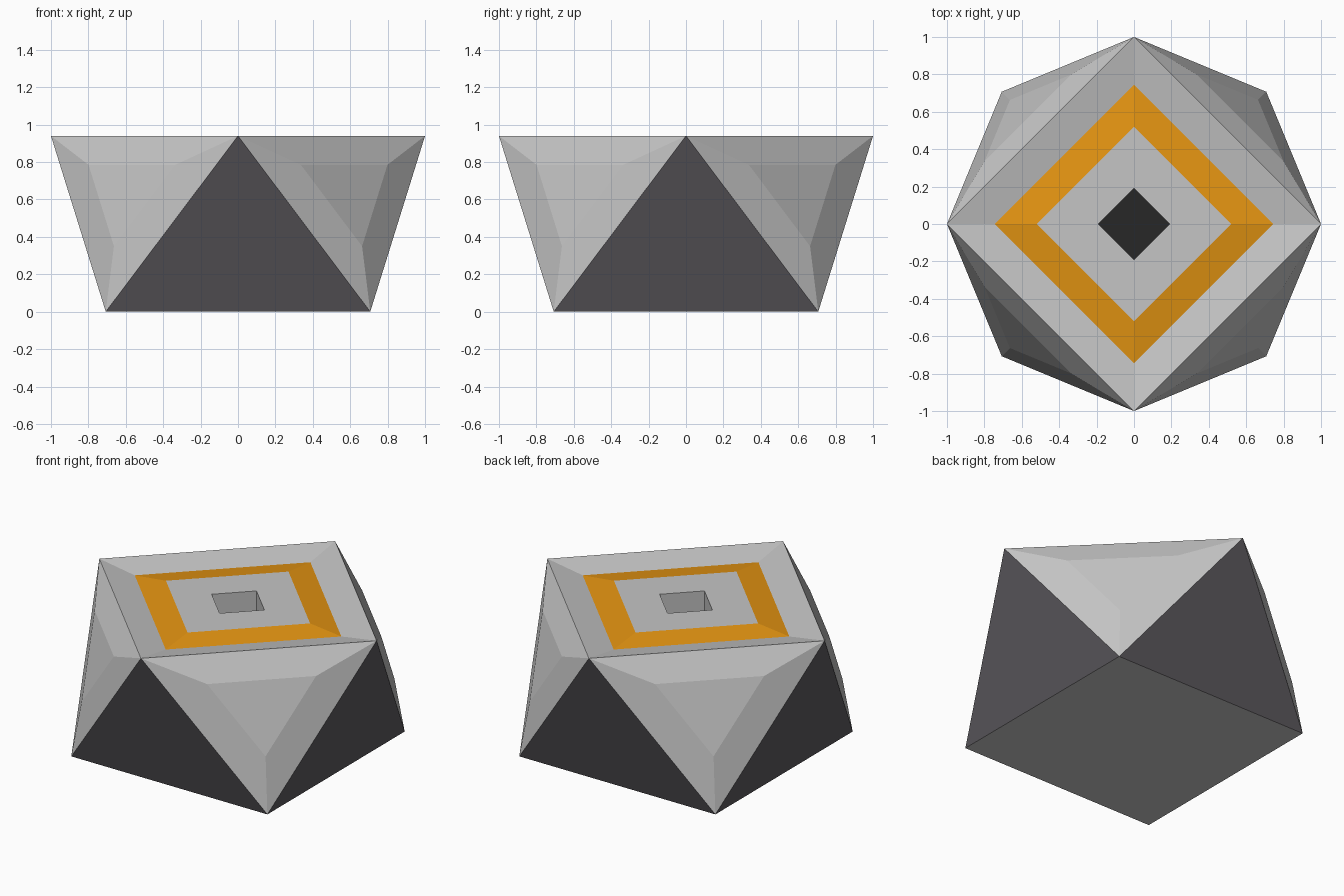
import bpy, bmesh, math
from mathutils import Vector

if "Cube" in bpy.data.objects:
    bpy.data.objects.remove(bpy.data.objects["Cube"])

HEIGHT = 0.94
LIGHT, DARK, ORANGE, BLACK = range(4)


def material(name, rgb):
    m = bpy.data.materials.new(name)
    m.diffuse_color = (*rgb, 1)
    m.use_nodes = True
    m.node_tree.nodes["Principled BSDF"].inputs["Base Color"].default_value = m.diffuse_color
    return m


def step(bm, face, scale, offset, side_mat, cap_mat):
    """Replace a face by a scaled, shifted copy plus a ring of sides."""
    c, n = face.calc_center_median(), face.normal.copy()
    outer = list(face.verts)
    inner = [bm.verts.new(c + (v.co - c) * scale + n * offset) for v in outer]
    bm.faces.remove(face)
    for i in range(len(outer)):
        j = (i + 1) % len(outer)
        side = bm.faces.new((outer[i], outer[j], inner[j], inner[i]))
        side.material_index = side_mat
    cap = bm.faces.new(inner)
    cap.material_index = cap_mat
    cap.normal_update()
    return cap


bm = bmesh.new()

# Two squares, twisted by 45 degrees, form the antiprism
def square(turn, z):
    return [bm.verts.new((math.cos(a), math.sin(a), z))
            for a in (math.pi / 2 * i + turn for i in range(4))]

top = square(0, HEIGHT)
bottom = square(math.pi / 4, 0)
top_face = bm.faces.new(top)
bm.faces.new(bottom[::-1])

# Sides: raised light triangles alternate with flat dark ones
light_sides = []
for i in range(4):
    j = (i + 1) % 4
    light_sides.append(bm.faces.new((top[i], bottom[i], top[j])))
    bm.faces.new((bottom[i], bottom[j], top[j])).material_index = DARK
bm.normal_update()
for f in light_sides:
    step(bm, f, 0.463, 0.045, LIGHT, LIGHT)

# Top: sunken border, raised orange ring, flat centre, deep square hole
f = step(bm, top_face, 0.745, -0.04, LIGHT, LIGHT)
f = step(bm, f, 0.52 / 0.745, 0.025, ORANGE, LIGHT)
f = step(bm, f, 0.19 / 0.52, 0, LIGHT, LIGHT)
step(bm, f, 1, -0.3, LIGHT, BLACK)

mesh = bpy.data.meshes.new("faceted_block")
bm.to_mesh(mesh)
bm.free()
for m in (material("light grey", (0.56, 0.56, 0.56)),
          material("dark grey", (0.107, 0.1, 0.112)),
          material("orange", (0.78, 0.30, 0.006)),
          material("black", (0.02, 0.02, 0.02))):
    mesh.materials.append(m)
block = bpy.data.objects.new("faceted_block", mesh)
bpy.context.collection.objects.link(block)
